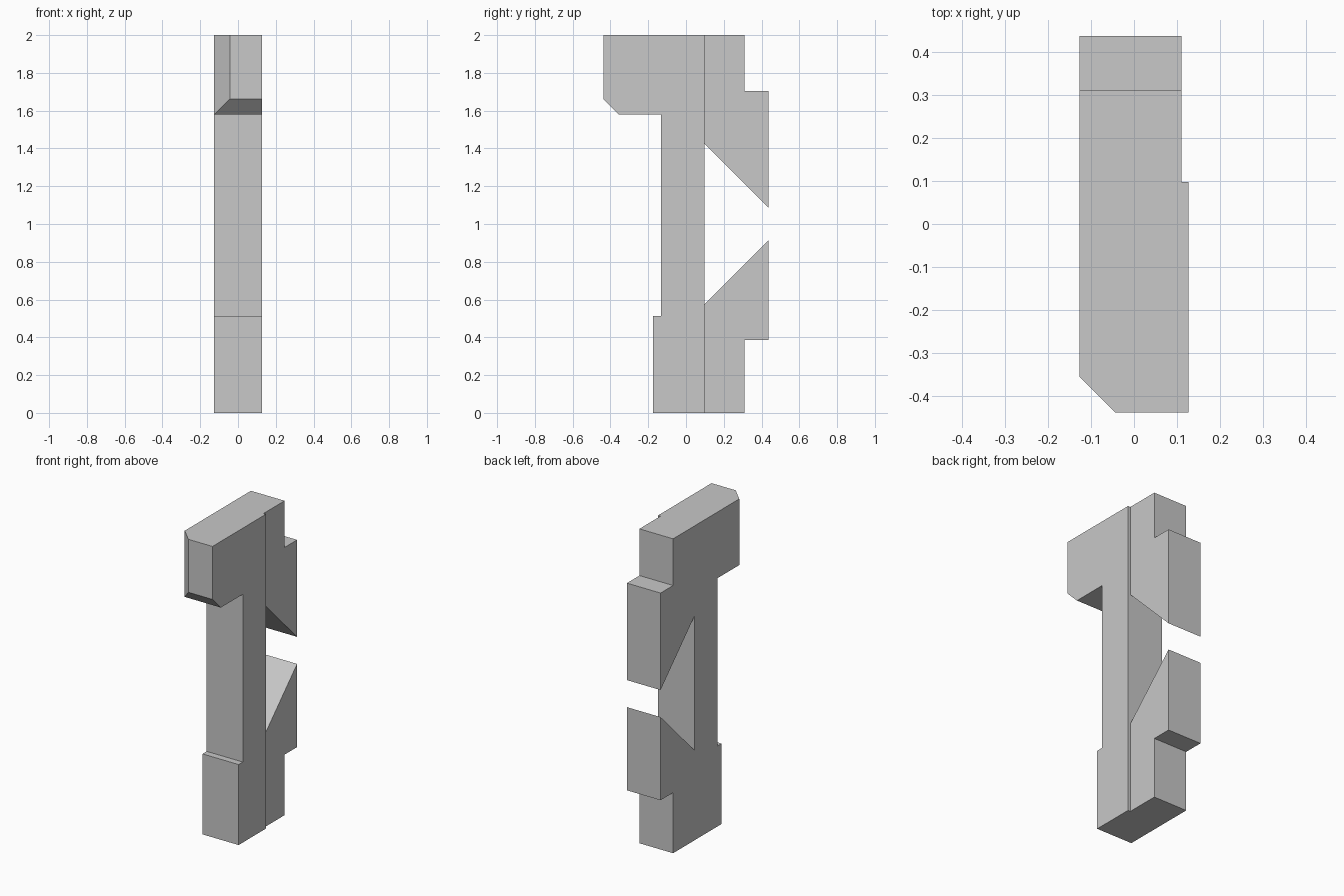
import bpy, bmesh
from mathutils import Vector

if "Cube" in bpy.data.objects:
    bpy.data.objects.remove(bpy.data.objects["Cube"])

LEFT, RIGHT, LUG_RIGHT = -0.127, 0.127, 0.110   # side planes
SPLIT = 0.098                                   # where body meets rear lugs

grey = bpy.data.materials.new("light_grey")
grey.diffuse_color = (0.58, 0.58, 0.58, 1)
grey.use_nodes = True
grey.node_tree.nodes["Principled BSDF"].inputs["Base Color"].default_value = grey.diffuse_color


def prism(name, profile, x0, x1, cut=None):
    """Extrude a (y, z) profile from x0 to x1, optionally trimmed by a plane."""
    bm = bmesh.new()
    face = bm.faces.new([bm.verts.new((x0, y, z)) for y, z in profile])
    ext = bmesh.ops.extrude_face_region(bm, geom=[face])
    verts = [v for v in ext["geom"] if isinstance(v, bmesh.types.BMVert)]
    bmesh.ops.translate(bm, verts=verts, vec=(x1 - x0, 0, 0))
    if cut:
        co, normal = cut
        geom = bm.verts[:] + bm.edges[:] + bm.faces[:]
        res = bmesh.ops.bisect_plane(bm, geom=geom, plane_co=co, plane_no=normal,
                                     clear_outer=True)
        edges = [e for e in res["geom_cut"] if isinstance(e, bmesh.types.BMEdge)]
        bmesh.ops.contextual_create(bm, geom=edges)
    bmesh.ops.recalc_face_normals(bm, faces=bm.faces[:])
    mesh = bpy.data.meshes.new(name)
    bm.to_mesh(mesh)
    bm.free()
    mesh.materials.append(grey)
    obj = bpy.data.objects.new(name, mesh)
    bpy.context.collection.objects.link(obj)
    return obj


# Main body: foot, shaft and overhanging head, with one head corner chamfered
prism("body",
      [(-0.175, 0), (SPLIT, 0), (SPLIT, 2), (-0.438, 2), (-0.438, 1.663),
       (-0.354, 1.579), (-0.133, 1.579), (-0.133, 0.512), (-0.175, 0.512)],
      LEFT, RIGHT,
      cut=(Vector((LEFT, -0.354, 0)), Vector((-1, -1, 0)).normalized()))


def lug_profile(step):
    """Rear lug measured from its outer end, with a step and a sloped inner edge."""
    return [(SPLIT, 0), (0.311, 0), (0.311, step), (0.437, step),
            (0.437, 0.914), (SPLIT, 0.575)]


# Rear lugs: same shape facing each other, with different step heights
prism("lower_lug", lug_profile(0.385), LEFT, LUG_RIGHT)
prism("upper_lug", [(y, 2 - z) for y, z in lug_profile(0.297)], LEFT, LUG_RIGHT)
